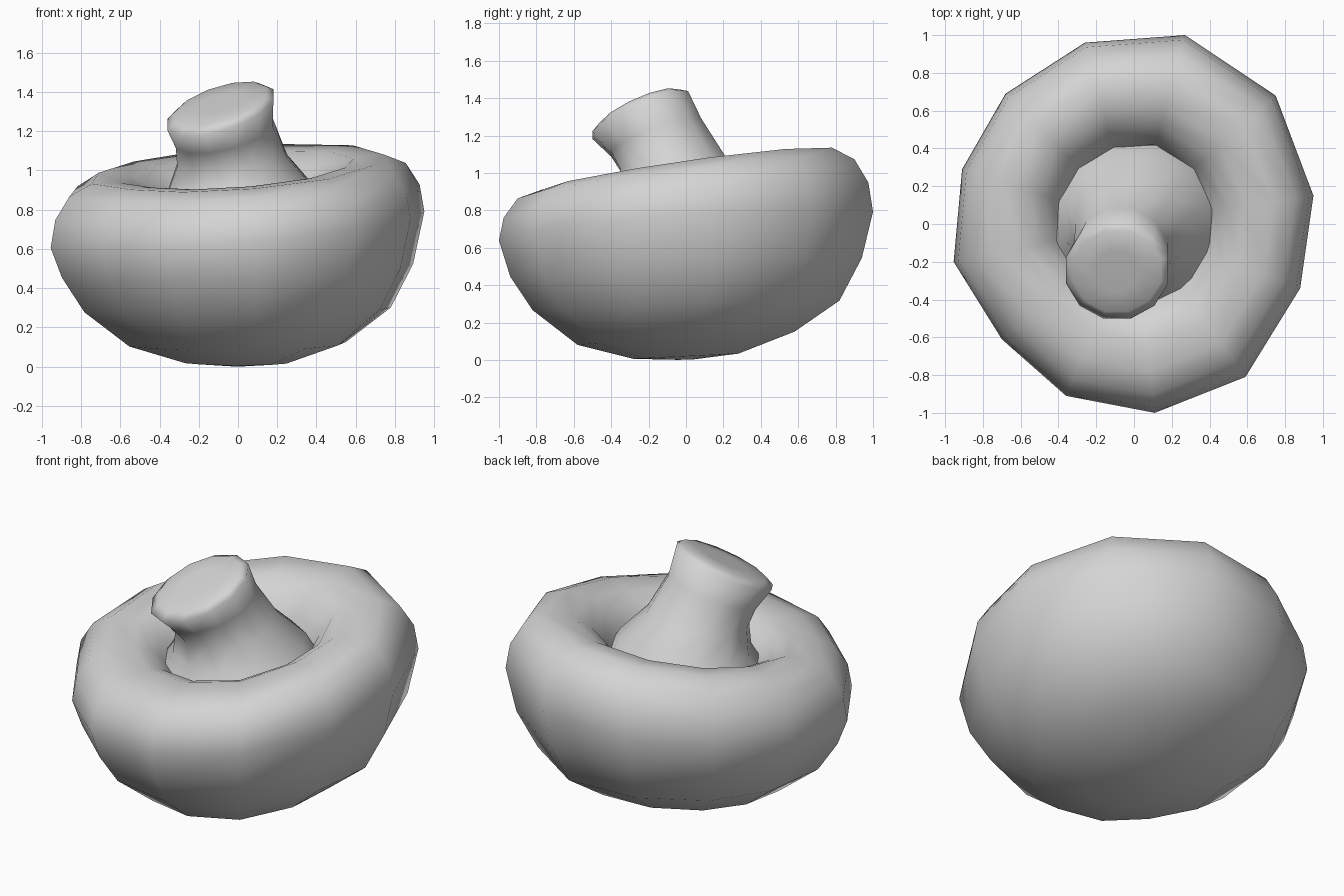
import bpy
import bmesh
from math import cos, sin, tau

cube = bpy.data.objects.get("Cube")
if cube:
    bpy.data.objects.remove(cube)

grey = bpy.data.materials.new("light grey")
grey.use_nodes = True
grey.diffuse_color = (0.66, 0.66, 0.66, 1)
grey.node_tree.nodes["Principled BSDF"].inputs["Base Color"].default_value = grey.diffuse_color


def loft(name, rings, closed_end):
    """Skin equal-length rings and close the one exposed end (0 or -1)."""
    bm = bmesh.new()
    rows = [[bm.verts.new(p) for p in ring] for ring in rings]
    n = len(rows[0])
    for low, high in zip(rows, rows[1:]):
        for j in range(n):
            k = (j + 1) % n
            bm.faces.new((low[j], low[k], high[k], high[j]))
    bm.faces.new(rows[closed_end] if closed_end else rows[closed_end][::-1])
    mesh = bpy.data.meshes.new(name)
    bm.to_mesh(mesh)
    bm.free()
    mesh.materials.append(grey)
    for face in mesh.polygons:
        face.use_smooth = True
    obj = bpy.data.objects.new(name, mesh)
    bpy.context.collection.objects.link(obj)


# Upturned cap: an irregular outline scaled along a curled-rim profile
outline = [(0.27, 1.0), (-0.26, 0.96), (-0.68, 0.69), (-0.91, 0.29),
           (-0.955, -0.2), (-0.7, -0.61), (-0.36, -0.91), (0.11, -1.0),
           (0.59, -0.81), (0.88, -0.34), (0.95, 0.15), (0.75, 0.68)]
# scale, height, slope along x, slope along y
cap_profile = [(0.04, 0.002, 0, 0.03), (0.28, 0.02, 0, 0.05),
               (0.58, 0.115, 0.01, 0.06), (0.82, 0.29, 0.01, 0.03),
               (0.94, 0.49, 0.03, 0.05), (1.0, 0.7, 0.085, 0.07),
               (0.975, 0.84, 0.08, 0.09), (0.9, 0.955, 0.08, 0.11),
               (0.78, 1.01, 0.075, 0.14), (0.62, 1.0, 0.08, 0.14),
               (0.52, 0.95, 0.08, 0.13), (0.45, 0.87, 0.08, 0.1),
               (0.42, 0.81, 0.05, 0.05)]
loft("mushroom_cap", [[(x * s, y * s, z + x * s * tx + y * s * ty) for x, y in outline]
                      for s, z, tx, ty in cap_profile], 0)

# Leaning stem: flared base, narrow neck, lip and slanted cut end
# centre x, y, z, radius x, radius y, slope along x, slope along y
stem_rings = [(0.01, 0.0, 0.8, 0.45, 0.43, 0.05, 0.05),
              (0.01, 0.0, 0.91, 0.38, 0.37, 0.05, 0.07),
              (-0.03, -0.07, 1.05, 0.29, 0.29, 0.08, 0.12),
              (-0.07, -0.16, 1.19, 0.255, 0.25, 0.22, 0.36),
              (-0.09, -0.245, 1.31, 0.28, 0.265, 0.28, 0.42),
              (-0.09, -0.25, 1.34, 0.24, 0.22, 0.28, 0.42),
              (-0.09, -0.25, 1.345, 0.12, 0.11, 0.28, 0.42)]
angles = [tau * (i + 0.5) / 12 for i in range(12)]
loft("mushroom_stem", [[(cx + rx * cos(a), cy + ry * sin(a),
                         cz + tx * rx * cos(a) + ty * ry * sin(a)) for a in angles]
                       for cx, cy, cz, rx, ry, tx, ty in stem_rings], -1)
